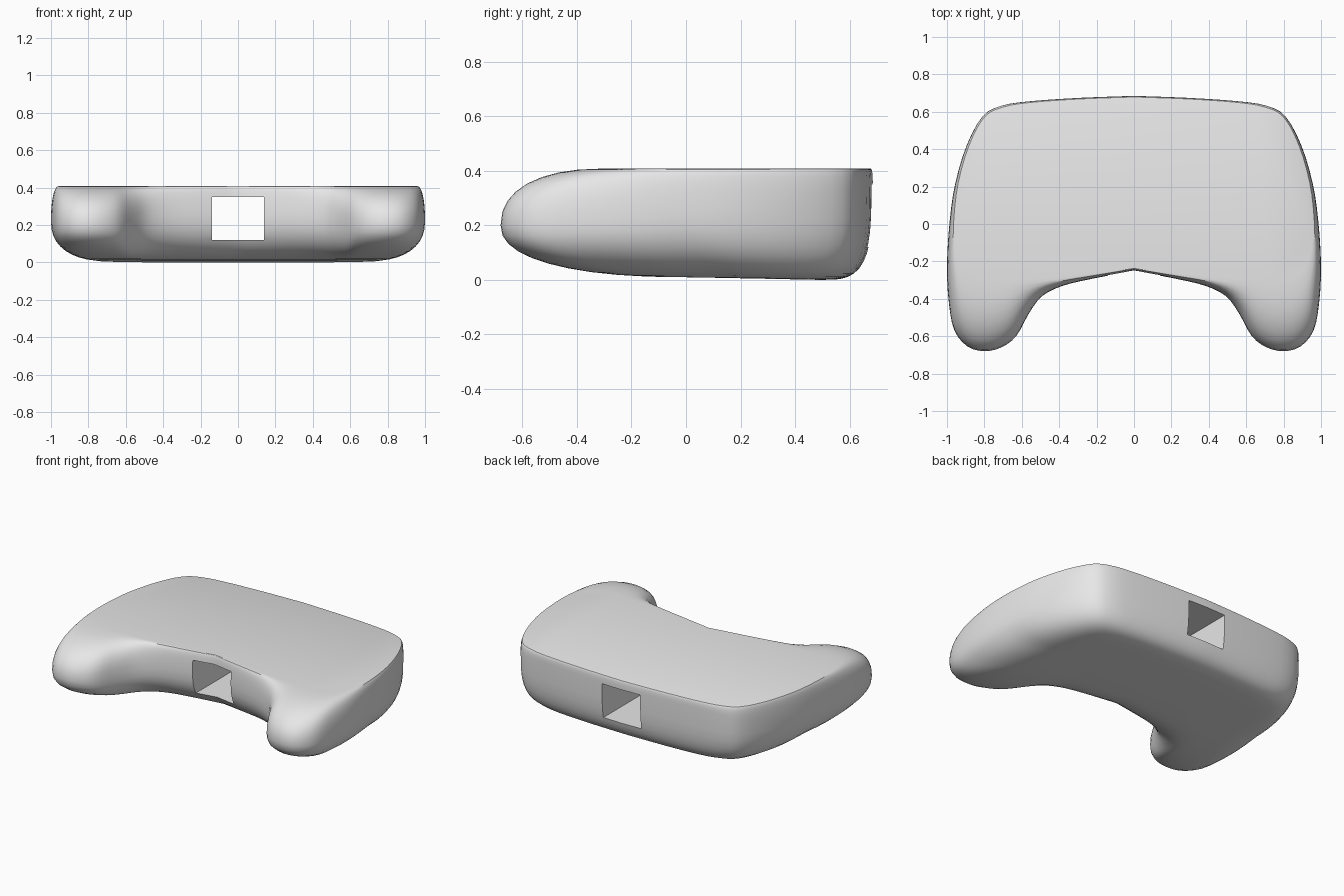
import bpy
import bmesh
import math
from mathutils import Vector

cube = bpy.data.objects.get("Cube")
if cube:
    bpy.data.objects.remove(cube, do_unlink=True)

TOP = 0.408

# Half outline from front centre round the grip to back centre:
# widest point (x, y), top rim (x, y), widest height, belly rim (x, y)
STATIONS = [
    (0, -.25, 0, -.237, .26, 0, .02),
    (.22, -.292, .22, -.272, .26, .18, .01),
    (.38, -.33, .38, -.295, .25, .32, 0),
    (.49, -.385, .5, -.31, .23, .43, -.02),
    (.56, -.475, .6, -.315, .21, .51, -.03),
    (.63, -.6, .68, -.315, .2, .57, -.03),
    (.71, -.66, .74, -.31, .2, .63, -.02),
    (.8, -.68, .8, -.3, .2, .68, 0),
    (.89, -.655, .86, -.28, .2, .7, .03),
    (.96, -.57, .91, -.24, .2, .71, .06),
    (.99, -.42, .94, -.17, .21, .71, .1),
    (1, -.22, .955, -.08, .22, .7, .15),
    (.985, .02, .955, .05, .24, .69, .2),
    (.955, .22, .935, .22, .26, .68, .27),
    (.895, .42, .88, .415, .3, .66, .35),
    (.81, .575, .8, .567, .33, .62, .42),
    (.71, .632, .7, .622, .35, .55, .46),
    (.55, .657, .55, .648, .36, .45, .49),
    (.28, .675, .28, .667, .36, .24, .5),
    (0, .685, 0, .677, .36, 0, .5),
]


def resample(rows, steps):
    """Catmull-Rom interpolation through all station columns."""
    pts = [Vector(r) for r in rows]
    out = []
    for i in range(len(pts) - 1):
        a, b, c = pts[max(i - 1, 0)], pts[i], pts[i + 1]
        d = pts[min(i + 2, len(pts) - 1)]
        for s in range(steps):
            t = s / steps
            out.append(b + (c - a) * (t / 2)
                       + (a * 2 - b * 5 + c * 4 - d) * (t * t / 2)
                       + (b * 3 - a - c * 3 + d) * (t ** 3 / 2))
    out.append(pts[-1])
    return out


def arc(rim, wide, z_rim, z_wide, power, count):
    """Rounded curve from a flat rim out to the widest point."""
    for i in range(count + 1):
        a = math.pi / 2 * (1 - i / count)
        out = max(math.cos(a), 0) ** (2 / power)
        up = max(math.sin(a), 0) ** (2 / power)
        p = rim.lerp(wide, out)
        yield Vector((p.x, p.y, z_wide + (z_rim - z_wide) * up))


def rib(s):
    """Section of the shell wall, from top rim to belly rim."""
    wide, rim, belly = Vector(s[0:2]), Vector(s[2:4]), Vector(s[5:7])
    upper = list(arc(rim, wide, TOP, s[4], 2.3, 8))
    power = 2.3 + 1.6 * max(wide.y, 0)
    lower = list(arc(belly, wide, 0.01 - 0.02 * belly.y, s[4], power, 10))
    return upper + lower[-2::-1]


def build_shell():
    half = [rib(s) for s in resample(STATIONS, 3)]
    mirrored = [[Vector((-p.x, p.y, p.z)) for p in r] for r in half[-2:0:-1]]
    bm = bmesh.new()
    rings = [[bm.verts.new(p) for p in r] for r in half + mirrored]
    for a, b in zip(rings, rings[1:] + rings[:1]):
        for i in range(len(a) - 1):
            bm.faces.new((a[i], a[i + 1], b[i + 1], b[i]))
    bm.faces.new([r[0] for r in rings])
    bm.faces.new([r[-1] for r in rings])
    bmesh.ops.recalc_face_normals(bm, faces=bm.faces)
    mesh = bpy.data.meshes.new("controller_shell")
    bm.to_mesh(mesh)
    bm.free()
    obj = bpy.data.objects.new("controller_shell", mesh)
    bpy.context.collection.objects.link(obj)
    return obj


# One grey plastic for the whole body
grey = bpy.data.materials.new("grey_plastic")
grey.use_nodes = True
colour = (0.8, 0.8, 0.8, 1)
grey.diffuse_color = colour
grey.node_tree.nodes["Principled BSDF"].inputs["Base Color"].default_value = colour

shell = build_shell()
shell.data.materials.append(grey)

# Square tunnel running front to back
bpy.ops.mesh.primitive_cube_add(size=1, location=(0, 0, 0.235))
cutter = bpy.context.object
cutter.name = "tunnel_cutter"
cutter.scale = (0.28, 3, 0.23)
cutter.hide_render = True
cutter.data.materials.append(grey)

bpy.ops.object.select_all(action="DESELECT")
shell.select_set(True)
bpy.context.view_layer.objects.active = shell
cut = shell.modifiers.new("tunnel", "BOOLEAN")
cut.operation = "DIFFERENCE"
cut.solver = "EXACT"
cut.object = cutter
bpy.ops.object.modifier_apply(modifier=cut.name)
bpy.data.objects.remove(cutter, do_unlink=True)
bpy.ops.object.shade_smooth_by_angle(angle=math.radians(30))
